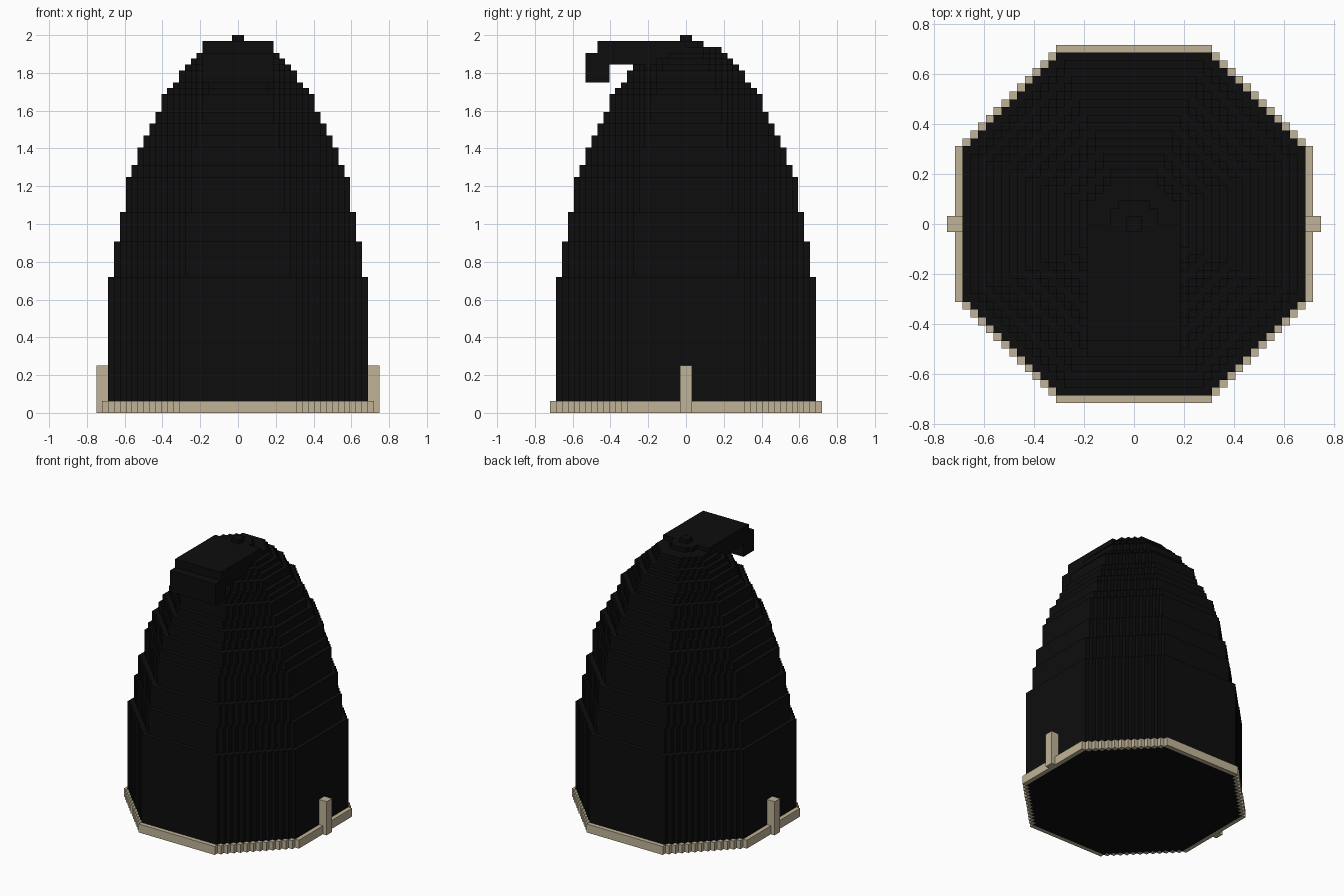
import bpy, bmesh, math

if "Cube" in bpy.data.objects:
    bpy.data.objects.remove(bpy.data.objects["Cube"])

V = 1 / 32  # size of one block


def material(name, rgb):
    m = bpy.data.materials.new(name)
    m.diffuse_color = (*rgb, 1)
    m.use_nodes = True
    m.node_tree.nodes["Principled BSDF"].inputs["Base Color"].default_value = m.diffuse_color
    return m


BLACK = material("black", (0.004, 0.004, 0.004))
BEIGE = material("beige", (0.53, 0.45, 0.31))


def finish(bm, name, mat):
    bmesh.ops.recalc_face_normals(bm, faces=bm.faces)
    mesh = bpy.data.meshes.new(name)
    bm.to_mesh(mesh)
    bm.free()
    mesh.materials.append(mat)
    bpy.context.collection.objects.link(bpy.data.objects.new(name, mesh))


def box(bm, x0, x1, y0, y1, z0, z1):
    vs = bmesh.ops.create_cube(bm, size=1)["verts"]
    for v in vs:
        v.co.x = (x1 if v.co.x > 0 else x0) * V
        v.co.y = (y1 if v.co.y > 0 else y0) * V
        v.co.z = (z1 if v.co.z > 0 else z0) * V


def octagon(r):
    """Stepped octagon outline of half-width r, in blocks."""
    f = math.ceil(r * 0.414)
    quarter = [(r, f)]
    for i in range(r - f):
        quarter += [(r - i - 1, f + i), (r - i - 1, f + i + 1)]
    # the steps run from the right flat to the back flat
    if r > f:
        quarter.append((f, r))
    pts = []
    for a, b in ((1, 0), (0, 1), (-1, 0), (0, -1)):
        for x, y in quarter:
            p = (x * a - y * b, x * b + y * a)
            if not pts or pts[-1] != p:
                pts.append(p)
    return pts


# Dome: stacked stepped octagons (half-width, top height)
layers = [(22, 23), (21, 29), (20, 34), (19, 40), (18, 42), (17, 45), (16, 47),
          (15, 49), (14, 51), (13, 54), (12, 55), (11, 56), (10, 58), (9, 59),
          (8, 60), (7, 61), (6, 62), (3, 63), (1, 64)]
bm = bmesh.new()
z = 0
for r, top in layers:
    pts = octagon(r)
    low = [bm.verts.new((x * V, y * V, z * V)) for x, y in pts]
    high = [bm.verts.new((x * V, y * V, top * V)) for x, y in pts]
    bm.faces.new(low[::-1])
    bm.faces.new(high)
    for i in range(len(pts)):
        j = (i + 1) % len(pts)
        bm.faces.new((low[i], low[j], high[j], high[i]))
    z = top
finish(bm, "dome", BLACK)

# Hook at the top, overhanging the front
bm = bmesh.new()
box(bm, -6, 6, -15, 0, 59, 63)
box(bm, -6, 6, -17, -13, 56, 61)
finish(bm, "hook", BLACK)

# Rim around the base: four bars and stepped diagonals
bm = bmesh.new()
for s in (-1, 1):
    a, b = sorted((22 * s, 23 * s))
    box(bm, a, b, -10, 10, 0, 2)
    box(bm, -10, 10, a, b, 0, 2)
    for t in (-1, 1):
        for i in range(10, 22):
            x0, x1 = sorted((i * s, (i + 1) * s))
            y0, y1 = sorted(((31 - i) * t, (32 - i) * t))
            box(bm, x0, x1, y0, y1, 0, 2)
finish(bm, "base_rim", BEIGE)

# Side pegs
for name, s in (("left_peg", -1), ("right_peg", 1)):
    bm = bmesh.new()
    a, b = sorted((22 * s, 24 * s))
    box(bm, a, b, -1, 1, 0, 8)
    finish(bm, name, BEIGE)
